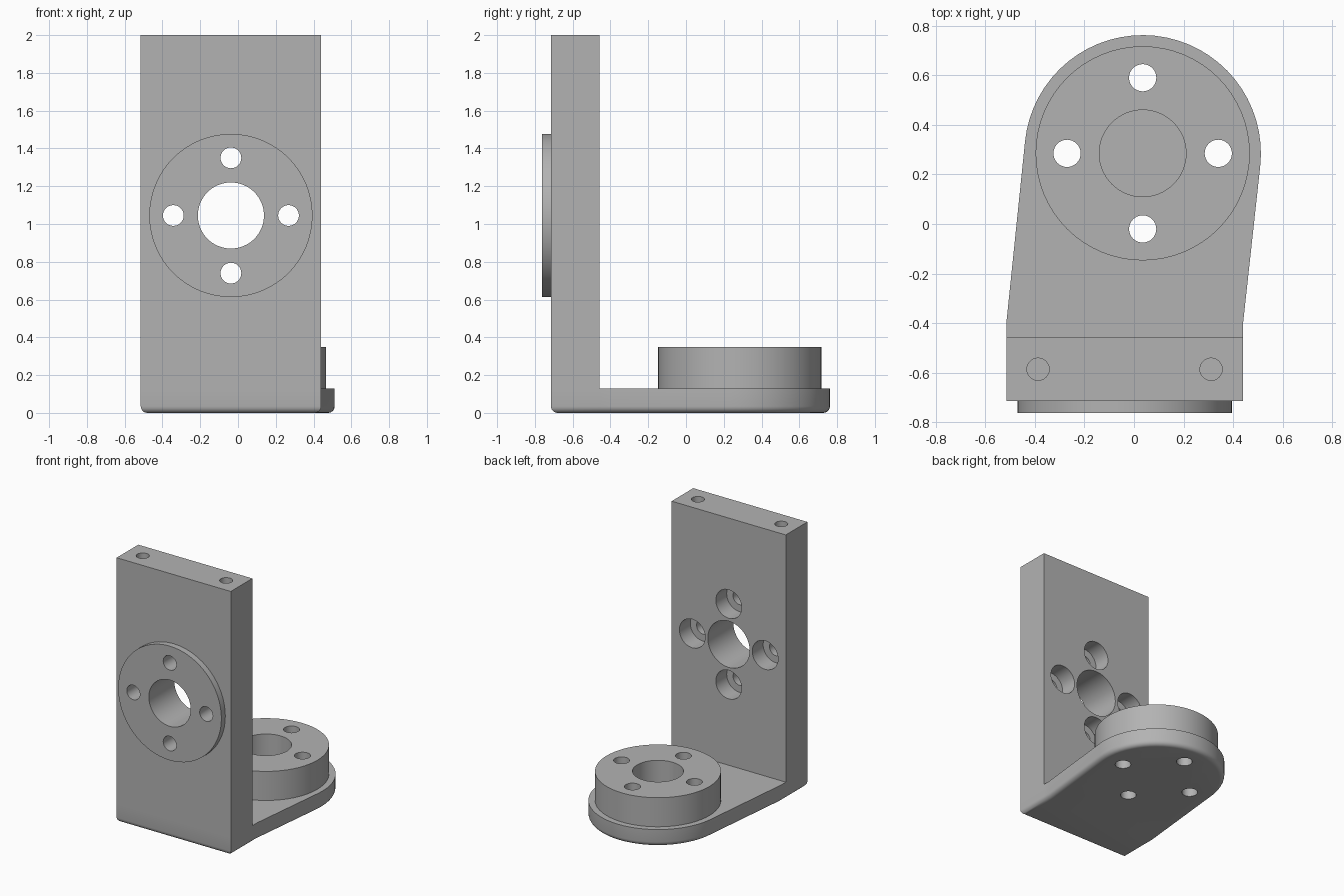
import bpy, bmesh, math
from mathutils import Vector, Matrix

cube = bpy.data.objects.get("Cube")
if cube:
    bpy.data.objects.remove(cube, do_unlink=True)

LEFT, RIGHT = -0.515, 0.44           # bracket sides in x
FRONT, BACK, BEND = -0.715, -0.457, -0.40
THICK, TOP = 0.13, 2.0
TONGUE = Vector((0.035, 0.285))      # centre of the rounded tongue end
TONGUE_R = 0.477
PLATE = Vector((-0.0375, 1.045))     # centre of the front boss (x, z)
BOSS_R, BORE_R, SCREW_R, SCREW_CIRCLE = 0.432, 0.175, 0.055, 0.305

grey = bpy.data.materials.new("plain grey")
grey.use_nodes = True
grey.diffuse_color = (0.45, 0.45, 0.45, 1)
grey.node_tree.nodes["Principled BSDF"].inputs["Base Color"].default_value = grey.diffuse_color


def make_object(name, bm):
    bmesh.ops.recalc_face_normals(bm, faces=bm.faces)
    mesh = bpy.data.meshes.new(name)
    bm.to_mesh(mesh)
    bm.free()
    mesh.materials.append(grey)
    obj = bpy.data.objects.new(name, mesh)
    bpy.context.collection.objects.link(obj)
    return obj


def cylinder(name, start, end, radius, sides=64):
    """Closed cylinder between two points."""
    start, end = Vector(start), Vector(end)
    axis = end - start
    bm = bmesh.new()
    bmesh.ops.create_cone(
        bm, cap_ends=True, segments=sides, radius1=radius, radius2=radius, depth=axis.length,
        matrix=Matrix.Translation((start + end) / 2) @ axis.to_track_quat('Z', 'Y').to_matrix().to_4x4())
    return make_object(name, bm)


def combine(target, tool, operation):
    """Apply a boolean and discard the tool."""
    tool.hide_render = True
    mod = target.modifiers.new(operation.title(), 'BOOLEAN')
    mod.operation, mod.solver, mod.object = operation, 'EXACT', tool
    bpy.context.view_layer.objects.active = target
    bpy.ops.object.modifier_apply(modifier=mod.name)
    bpy.data.objects.remove(tool, do_unlink=True)


def tangent_angle(point, side):
    d = Vector(point) - TONGUE
    return math.atan2(d.y, d.x) + side * math.acos(TONGUE_R / d.length)


def extrude_up(bm, faces, height):
    new = bmesh.ops.extrude_face_region(bm, geom=faces)["geom"]
    bmesh.ops.translate(bm, vec=(0, 0, height), verts=[g for g in new if isinstance(g, bmesh.types.BMVert)])
    return [g for g in new if isinstance(g, bmesh.types.BMFace)]


def build_body():
    bm = bmesh.new()
    vert = lambda x, y: bm.verts.new((x, y, 0))
    back_left, back_right = vert(LEFT, BACK), vert(RIGHT, BACK)
    # Footprint: wall strip plus tapered tongue with a round end
    strip = bm.faces.new([vert(LEFT, FRONT), vert(RIGHT, FRONT), back_right, back_left])
    a0 = tangent_angle((RIGHT, BEND), 1)
    a1 = tangent_angle((LEFT, BEND), -1) % math.tau
    steps = 32
    arc = []
    for i in range(steps + 1):
        a = a0 + (a1 - a0) * i / steps
        arc.append(vert(TONGUE.x + TONGUE_R * math.cos(a), TONGUE.y + TONGUE_R * math.sin(a)))
    tongue = bm.faces.new([back_left, back_right, vert(RIGHT, BEND)] + arc + [vert(LEFT, BEND)])
    # Base plate, then the upright wall
    tops = extrude_up(bm, [strip, tongue], THICK)
    wall = min(tops, key=lambda f: f.calc_center_median().y)
    extrude_up(bm, [wall], TOP - THICK)
    # Drop any inner faces left by the extrusions
    bmesh.ops.delete(bm, geom=[f for f in bm.faces
                               if abs(f.calc_center_median().z - THICK) < 1e-5
                               and f.calc_center_median().y < BACK], context='FACES_ONLY')
    if not any(len(e.link_faces) == 1 for e in bm.edges):
        pass
    else:
        bmesh.ops.holes_fill(bm, edges=[e for e in bm.edges if len(e.link_faces) == 1], sides=0)
    bmesh.ops.recalc_face_normals(bm, faces=bm.faces)
    # Rounded underside rim
    rim = [e for e in bm.edges if all(v.co.z < 1e-5 for v in e.verts)
           and any(abs(f.normal.z) < 0.5 for f in e.link_faces)]
    bmesh.ops.bevel(bm, geom=rim, offset=0.035, segments=5, profile=0.5, affect='EDGES')
    return make_object("bracket_body", bm)


body = build_body()

# Raised round bosses
combine(body, cylinder("front_boss", (PLATE.x, -0.762, PLATE.y), (PLATE.x, -0.6, PLATE.y), BOSS_R), 'UNION')
combine(body, cylinder("base_boss", (*TONGUE, 0.08), (*TONGUE, 0.35), BOSS_R), 'UNION')

# Central bores: through the wall, blind in the base boss
combine(body, cylinder("wall_bore", (PLATE.x, -1, PLATE.y), (PLATE.x, 0, PLATE.y), BORE_R), 'DIFFERENCE')
combine(body, cylinder("base_bore", (*TONGUE, 0.12), (*TONGUE, 0.5), BORE_R), 'DIFFERENCE')

# Four screw holes round each bore, counterbored at the back of the wall
for i in range(4):
    a = i * math.pi / 2
    offset = Vector((math.cos(a), math.sin(a))) * SCREW_CIRCLE
    p, t = PLATE + offset, TONGUE + offset
    combine(body, cylinder("wall_screw", (p.x, -1, p.y), (p.x, 0, p.y), SCREW_R, 32), 'DIFFERENCE')
    combine(body, cylinder("counterbore", (p.x, BACK - 0.13, p.y), (p.x, 0, p.y), 0.108, 40), 'DIFFERENCE')
    combine(body, cylinder("base_screw", (*t, -0.2), (*t, 0.5), SCREW_R, 32), 'DIFFERENCE')

# Blind holes in the top of the wall
for x in (-0.387, 0.311):
    combine(body, cylinder("top_hole", (x, -0.586, TOP - 0.3), (x, -0.586, TOP + 0.2), 0.045, 32), 'DIFFERENCE')

bpy.ops.object.select_all(action='DESELECT')
body.select_set(True)
bpy.context.view_layer.objects.active = body
bpy.ops.object.shade_smooth_by_angle(angle=math.radians(30))
